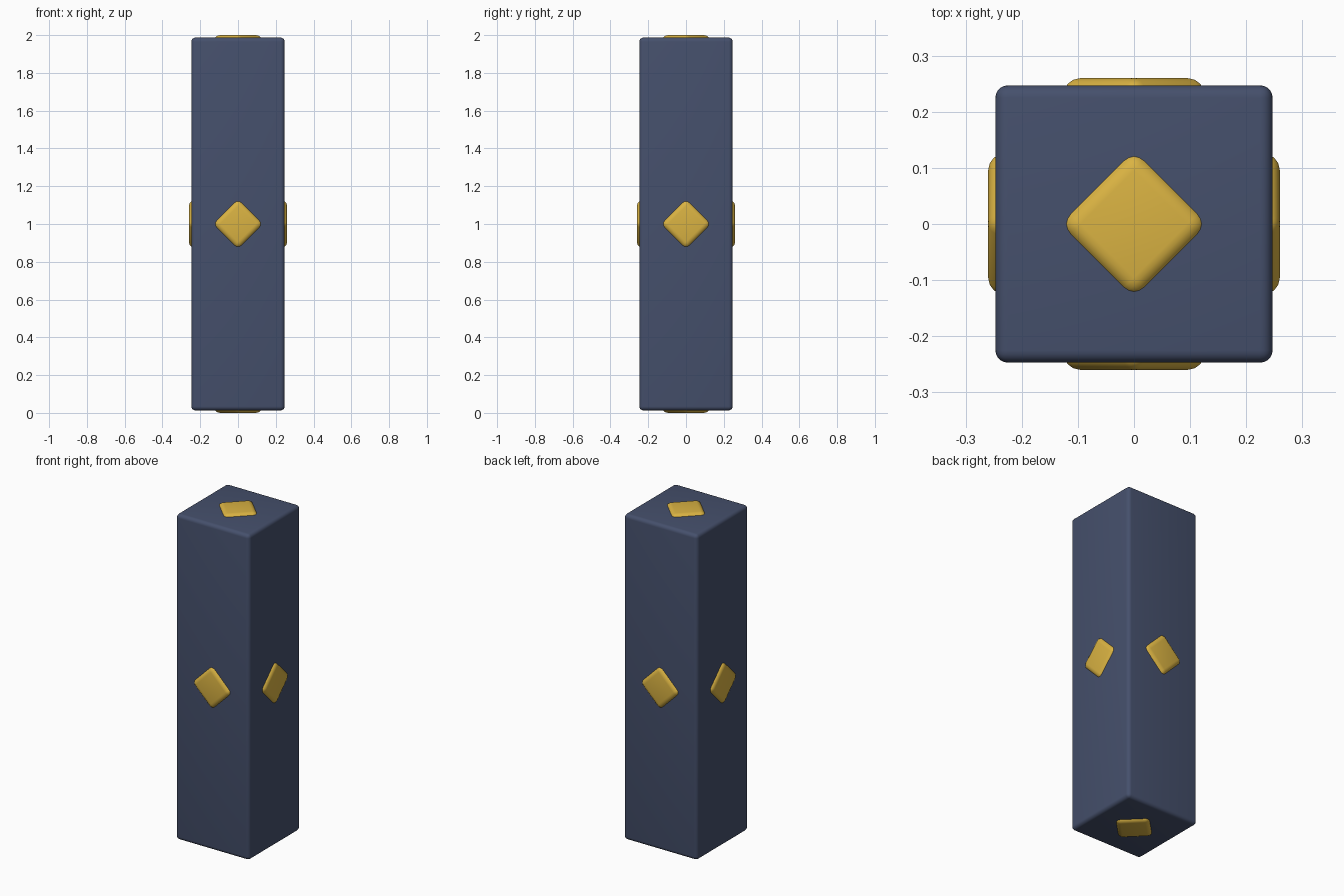
import bpy, math
from mathutils import Matrix, Vector

if "Cube" in bpy.data.objects:
    bpy.data.objects.remove(bpy.data.objects["Cube"])


def material(name, rgb):
    m = bpy.data.materials.new(name)
    m.diffuse_color = (*rgb, 1)
    m.use_nodes = True
    m.node_tree.nodes["Principled BSDF"].inputs["Base Color"].default_value = m.diffuse_color
    return m


slate = material("slate blue", (0.06, 0.08, 0.15))
gold = material("gold", (0.70, 0.45, 0.055))


def rounded_box(name, size, matrix, radius, segments, mat):
    bpy.ops.mesh.primitive_cube_add(size=1)
    ob = bpy.context.object
    ob.name = name
    ob.data.transform(Matrix.Diagonal((*size, 1)))
    ob.matrix_world = matrix
    ob.data.materials.append(mat)
    bev = ob.modifiers.new("rounded edges", "BEVEL")
    bev.width = radius
    bev.segments = segments
    bpy.ops.object.modifier_apply(modifier=bev.name)
    bpy.ops.object.shade_smooth_by_angle(angle=math.radians(40))
    return ob


HALF, HEIGHT, PROUD = 0.247, 1.974, 0.013
centre = Vector((0, 0, 1))

# Square pillar
rounded_box("pillar", (2 * HALF, 2 * HALF, HEIGHT),
            Matrix.Translation(centre), 0.022, 5, slate)

# Diamond studs, one in the middle of each of the six faces
SIDE, DEPTH = 0.195, 0.08
studs = {
    "front": (0, -1, 0), "back": (0, 1, 0), "left": (-1, 0, 0),
    "right": (1, 0, 0), "top": (0, 0, 1), "bottom": (0, 0, -1),
}
for label, direction in studs.items():
    n = Vector(direction)
    reach = (HEIGHT / 2 if n.z else HALF) + PROUD - DEPTH / 2
    turn = n.to_track_quat("Z", "Y").to_matrix().to_4x4()
    spin = Matrix.Rotation(math.radians(45), 4, "Z")
    rounded_box(label + "_stud", (SIDE, SIDE, DEPTH),
                Matrix.Translation(centre + n * reach) @ turn @ spin,
                0.03, 5, gold)
